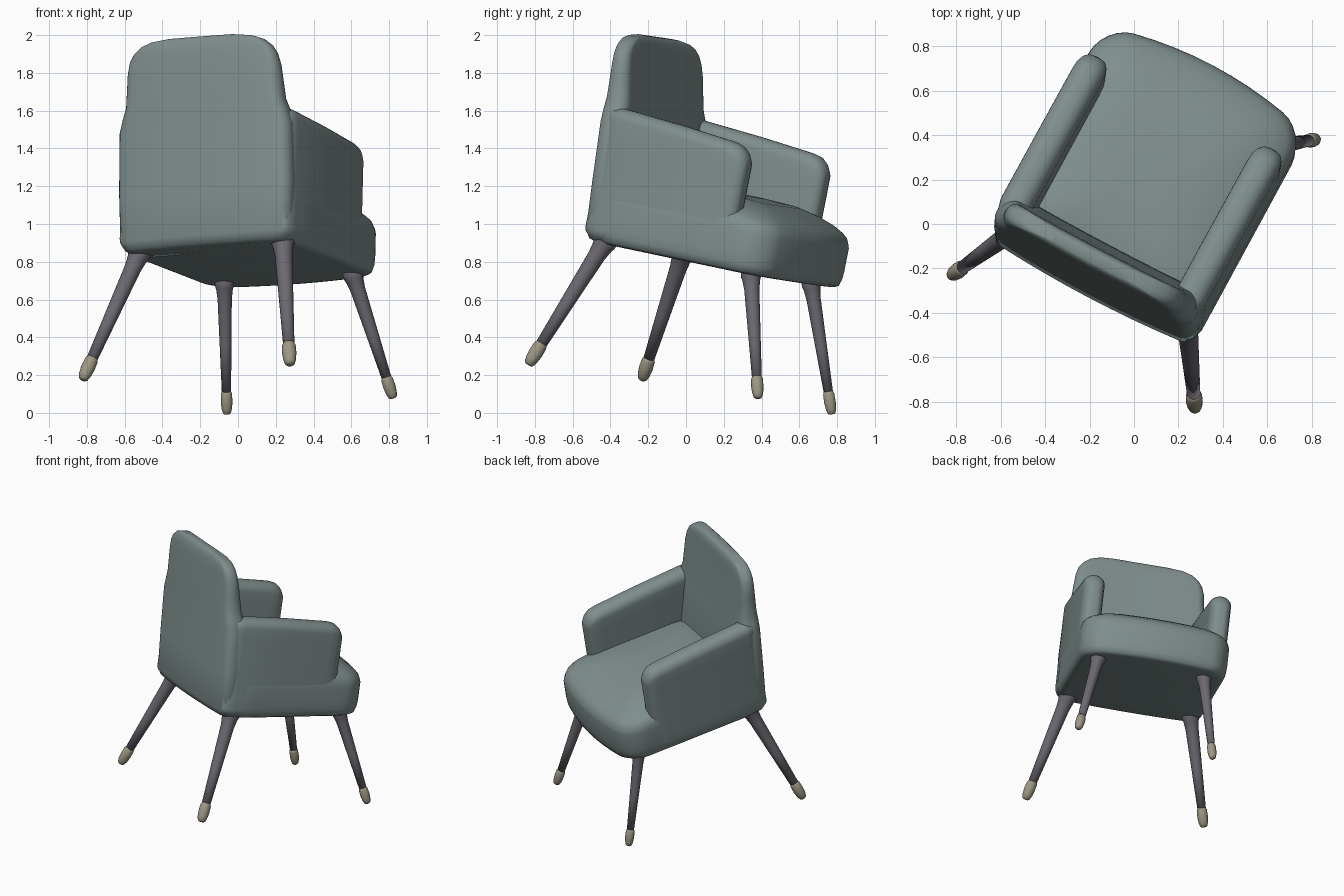
import bpy, bmesh
from math import sin, cos, pi, radians
from mathutils import Matrix, Vector

if "Cube" in bpy.data.objects:
    bpy.data.objects.remove(bpy.data.objects["Cube"])

# Chair frame: x = sitter's side, y = forward, z = up; tipped forward and turned
TILT = (Matrix.Translation((0.06, 0.15, 0.805)) @ Matrix.Rotation(radians(-28.5), 4, 'Z')
        @ Matrix.Rotation(radians(-10.5), 4, 'X') @ Matrix.Rotation(radians(-4), 4, 'Y'))


def material(name, col):
    m = bpy.data.materials.new(name)
    m.diffuse_color = (*col, 1)
    m.use_nodes = True
    m.node_tree.nodes["Principled BSDF"].inputs["Base Color"].default_value = m.diffuse_color
    return m


FABRIC = material("fabric", (0.21, 0.27, 0.265))
WOOD = material("leg_wood", (0.15, 0.14, 0.165))
CAP = material("foot_cap", (0.34, 0.31, 0.23))


def loft(name, rings, mat):
    """Skin a list of equal-length closed rings and cap both ends."""
    bm = bmesh.new()
    vs = [[bm.verts.new(TILT @ Vector(p)) for p in ring] for ring in rings]
    n = len(vs[0])
    for a, b in zip(vs, vs[1:]):
        for i in range(n):
            j = (i + 1) % n
            bm.faces.new((a[i], a[j], b[j], b[i]))
    bm.faces.new(vs[0][::-1])
    bm.faces.new(vs[-1])
    bmesh.ops.recalc_face_normals(bm, faces=bm.faces)
    for f in bm.faces:
        f.smooth = True
    me = bpy.data.meshes.new(name)
    bm.to_mesh(me)
    bm.free()
    me.materials.append(mat)
    ob = bpy.data.objects.new(name, me)
    bpy.context.collection.objects.link(ob)
    return ob


def rrect(x0, x1, y0, y1, rad, arc=6, div=8):
    """Rounded rectangle with subdivided straight sides."""
    rad = min(rad, (x1 - x0) * 0.49, (y1 - y0) * 0.49)
    corners = [(x1 - rad, y1 - rad), (x0 + rad, y1 - rad), (x0 + rad, y0 + rad), (x1 - rad, y0 + rad)]
    arcs = [[(cx + rad * cos(pi / 2 * (k + t / arc)), cy + rad * sin(pi / 2 * (k + t / arc)))
             for t in range(arc + 1)] for k, (cx, cy) in enumerate(corners)]
    pts = []
    for k in range(4):
        a, b = arcs[k][-1], arcs[(k + 1) % 4][0]
        pts += arcs[k] + [(a[0] + (b[0] - a[0]) * t / div, a[1] + (b[1] - a[1]) * t / div)
                          for t in range(1, div)]
    return pts


# Seat: bowed front, rounded rim, crowned top sloping to the front (height, inset)
rows = [(-0.02, 0.06), (-0.017, 0.035), (-0.005, 0.013), (0.03, 0.003), (0.07, 0), (0.2, 0), (0.25, 0.005),
        (0.28, 0.018), (0.30, 0.04), (0.325, 0.09), (0.35, 0.17), (0.365, 0.26), (0.373, 0.36), (0.375, 0.44)]
rings = []
for z, i in rows:
    ring = rrect(-0.515 + i, 0.522 - i, -0.51 + i, 0.535 - i, max(0.14 - i * 0.3, 0.05))
    rings.append([(x, y + (0.075 * (1 - (x / 0.52) ** 2) if y > 0.2 else 0)
                   - (0.03 * (1 - (x / 0.52) ** 2) if y < -0.2 else 0),
                   z - (0.1 * max(0, y - 0.2) if z > 0.24 else 0)) for x, y in ring])
loft("seat", rings, FABRIC)

# Backrest: (height, half width, rear, front, corner radius)
rows = [(-0.02, 0.46, -0.485, -0.36, 0.05), (-0.005, 0.49, -0.52, -0.34, 0.06), (0.035, 0.51, -0.54, -0.33, 0.06),
        (0.3, 0.517, -0.557, -0.345, 0.06), (0.62, 0.51, -0.58, -0.425, 0.06), (0.69, 0.49, -0.585, -0.443, 0.06),
        (0.75, 0.468, -0.59, -0.457, 0.06), (0.85, 0.46, -0.597, -0.48, 0.057),
        (0.93, 0.452, -0.602, -0.498, 0.05), (0.99, 0.436, -0.607, -0.512, 0.047), (1.03, 0.41, -0.608, -0.52, 0.043),
        (1.065, 0.365, -0.606, -0.53, 0.037), (1.085, 0.305, -0.599, -0.54, 0.028), (1.097, 0.2, -0.588, -0.555, 0.015)]
rings = []
for z, w, y0, y1, rad in rows:
    mid = (y0 + y1) / 2
    rings.append([(x, y - (0.025 if y < mid else 0.01) * (1 - (x / 0.52) ** 2), z)
                  for x, y in rrect(-w, w, y0, y1, rad)])
loft("backrest", rings, FABRIC)

# Arms: (forward, top, inset)
rows = [(-0.54, 0.67, 0.035), (-0.51, 0.7, 0.012), (-0.46, 0.703, 0.0), (-0.1, 0.68, 0), (0.22, 0.652, 0),
        (0.27, 0.64, 0.003), (0.303, 0.615, 0.013), (0.325, 0.58, 0.03), (0.333, 0.55, 0.05)]
for side, label in ((-1, "left"), (1, "right")):
    rings = []
    for y, top, i in rows:
        rings.append([(side * x, y, z) for x, z in rrect(0.372 + i, 0.52 - i, -0.015 + i, top, 0.065)])
    loft("arm_" + label, rings, FABRIC)


# Legs: tapered rods with a bulbous foot cap
def rod(name, a, b, prof, mat, thick):
    a, b = Vector(a), Vector(b)
    q = (b - a).to_track_quat('Z', 'Y')
    loft(name, [[a + (b - a) * t + q @ Vector((thick * r * cos(k * pi / 10), thick * r * sin(k * pi / 10), 0))
                 for k in range(20)] for t, r in prof], mat)


for label, a, b, thick in (("back_left", (-0.425, -0.415, 0.02), (-0.645, -0.63, -0.715), 0.9),
                           ("back_right", (0.425, -0.425, 0.02), (0.61, -0.65, -0.725), 0.93),
                           ("front_right", (0.385, 0.43, 0.0), (0.515, 0.69, -0.65), 0.8),
                           ("front_left", (-0.36, 0.395, 0.0), (-0.45, 0.63, -0.68), 0.76)):
    rod(label + "_leg", a, b,
        [(-0.05, 0.068), (0.05, 0.066), (0.08, 0.058), (0.15, 0.05), (0.5, 0.041), (0.86, 0.032)], WOOD, thick)
    rod(label + "_foot_cap", a, b,
        [(0.83, 0.032), (0.85, 0.039), (0.91, 0.041), (0.96, 0.036), (0.99, 0.028), (1.0, 0.018)], CAP, thick)
